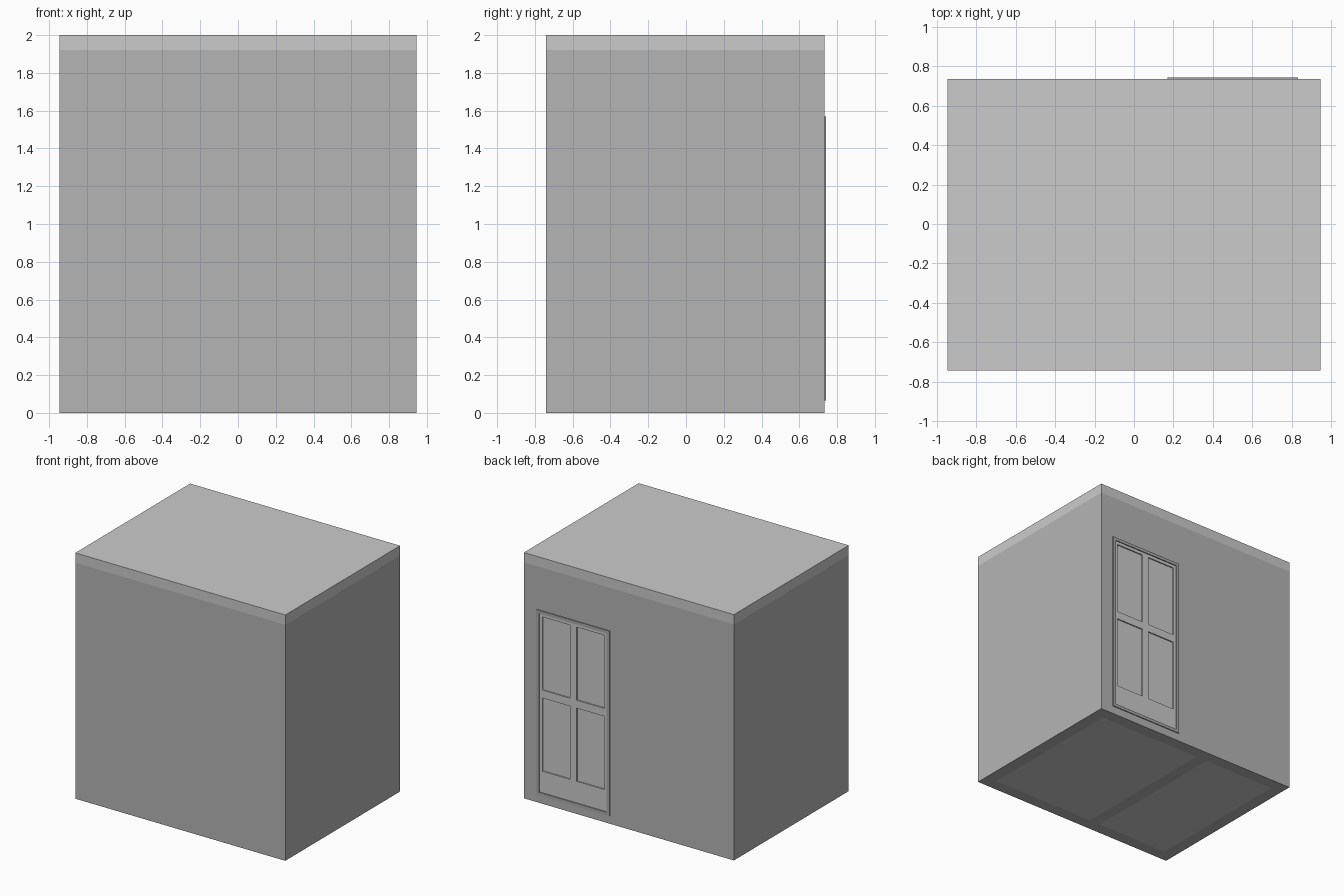
import bpy, bmesh

if "Cube" in bpy.data.objects:
    bpy.data.objects.remove(bpy.data.objects["Cube"])


def material(name, value):
    m = bpy.data.materials.new(name)
    m.diffuse_color = (value, value, value, 1)
    m.use_nodes = True
    m.node_tree.nodes["Principled BSDF"].inputs["Base Color"].default_value = m.diffuse_color
    return m


def boxes(name, bounds, mat=None):
    """One object made of boxes given as (x0, x1, y0, y1, z0, z1)."""
    bm = bmesh.new()
    for x0, x1, y0, y1, z0, z1 in bounds:
        vs = bmesh.ops.create_cube(bm, size=1)["verts"]
        for v in vs:
            v.co = (x1 if v.co.x > 0 else x0,
                    y1 if v.co.y > 0 else y0,
                    z1 if v.co.z > 0 else z0)
    me = bpy.data.meshes.new(name)
    bm.to_mesh(me)
    bm.free()
    ob = bpy.data.objects.new(name, me)
    bpy.context.collection.objects.link(ob)
    if mat:
        me.materials.append(mat)
    return ob


def cut(ob, name, bounds):
    cutter = boxes(name, bounds)
    cutter.hide_render = True
    cutter.hide_viewport = True
    mod = ob.modifiers.new(name, 'BOOLEAN')
    mod.operation = 'DIFFERENCE'
    mod.solver = 'EXACT'
    mod.object = cutter


wall_grey = material("wall_grey", 0.46)
light_grey = material("light_grey", 0.6)
frame_grey = material("frame_grey", 0.4)

X, YF, YB = 0.945, -0.742, 0.734      # outer wall planes
T, EAVE = 0.1, 1.92                   # wall thickness, underside of roof
rooms = [(-X + T, -0.195), (-0.095, X - T)]
DX0, DX1, DZ0, DZ1 = 0.17, 0.83, 0.065, 1.57

# outer walls and partition
walls = boxes("walls", [(-X, X, YF, YB, 0, EAVE)], wall_grey)
cut(walls, "room_cutter", [(a, b, YF + T, YB - T, -0.1, 2.1) for a, b in rooms])
cut(walls, "door_opening_cutter", [(DX0, DX1, YB - T - 0.05, YB + 0.1, DZ0, DZ1)])

# roof slab and room floors
boxes("roof", [(-X, X, YF, YB, EAVE, 2)], light_grey)
boxes("floors", [(a, b, YF + T, YB - T, 0, 0.06) for a, b in rooms], light_grey)

# door frame
W = 0.025
frame = boxes("door_frame", [(DX0, DX1, YB - T - 0.008, YB + 0.008, DZ0, DZ1)], frame_grey)
cut(frame, "frame_cutter", [(DX0 + W, DX1 - W, 0, 1, DZ0 + W, DZ1 - W)])

# door leaf with four sunken panes on each side
leaf = boxes("door_leaf", [(DX0 + W, DX1 - W, YB - T, YB, DZ0 + W, DZ1 - W)], light_grey)
cut(leaf, "pane_cutter", [(x0, x1, y0, y1, z0, z1)
                          for x0, x1 in ((0.22, 0.47), (0.53, 0.78))
                          for z0, z1 in ((0.265, 0.86), (0.925, 1.52))
                          for y0, y1 in ((YB - 0.01, YB + 0.1), (YB - T - 0.1, YB - T + 0.01))])
